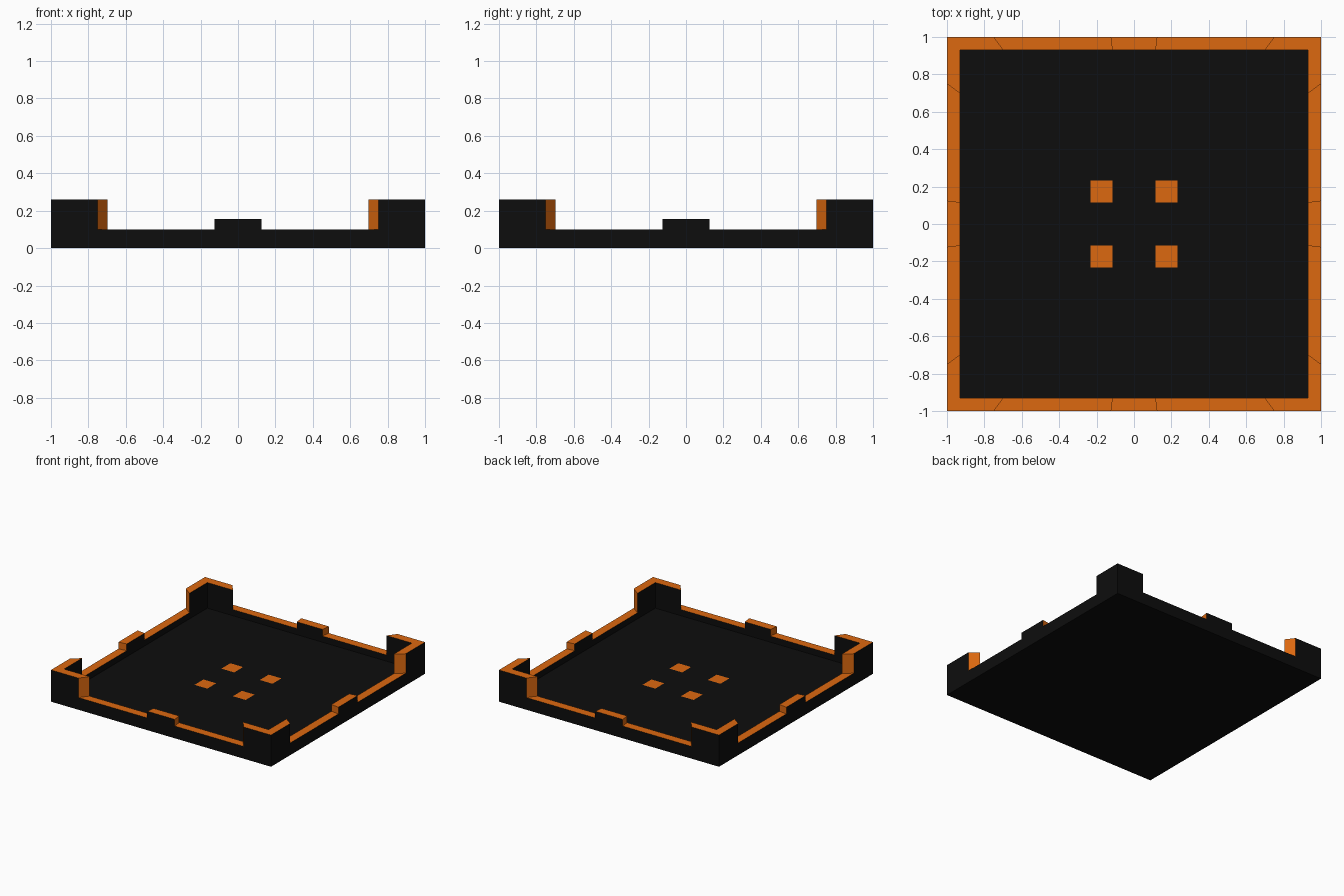
import bpy, bmesh
from mathutils import Matrix
from math import pi

if "Cube" in bpy.data.objects:
    bpy.data.objects.remove(bpy.data.objects["Cube"])

INNER = 0.93    # inner wall face is the outer outline scaled by this
FLOOR = 0.05    # height of the tray floor


def material(name, color):
    m = bpy.data.materials.new(name)
    m.diffuse_color = (*color, 1)
    m.use_nodes = True
    m.node_tree.nodes["Principled BSDF"].inputs["Base Color"].default_value = m.diffuse_color
    return m


MATS = [material("black", (0.004, 0.004, 0.004)),
        material("orange", (0.72, 0.14, 0.005))]


def finish(name, bm):
    bmesh.ops.remove_doubles(bm, verts=bm.verts, dist=1e-5)
    mesh = bpy.data.meshes.new(name)
    bm.to_mesh(mesh)
    bm.free()
    for m in MATS:
        mesh.materials.append(m)
    bpy.context.collection.objects.link(bpy.data.objects.new(name, mesh))


def face(bm, points, mat, turn=Matrix()):
    f = bm.faces.new([bm.verts.new(turn @ Matrix.Translation(p).translation) for p in points])
    f.material_index = mat


# Stepped rim outline of one side: tall corners, low wall, middle tab
half = [(-1, 0.26), (-0.75, 0.26), (-0.75, 0.1), (-0.125, 0.1), (-0.125, 0.155)]
rim = half + [(-u, z) for u, z in reversed(half)]

# Tray shell: four mitred walls and the underside
bm = bmesh.new()
for i in range(4):
    turn = Matrix.Rotation(i * pi / 2, 4, 'Z')
    outer = [(u, -1, z) for u, z in rim]
    inner = [(u * INNER, -INNER, z) for u, z in rim]
    face(bm, [(-1, -1, 0), (1, -1, 0)] + outer[::-1], 0, turn)
    face(bm, inner + [(INNER, -INNER, FLOOR), (-INNER, -INNER, FLOOR)], 0, turn)
    # orange rim tops and step ends
    for k in range(len(rim) - 1):
        face(bm, [outer[k], outer[k + 1], inner[k + 1], inner[k]], 1, turn)
face(bm, [(-1, -1, 0), (-1, 1, 0), (1, 1, 0), (1, -1, 0)], 0)
finish("tray_walls", bm)

# Tray floor with four flush orange squares
bm = bmesh.new()
a, b = 0.125 * INNER, 0.25 * INNER
cuts = [-INNER, -b, -a, a, b, INNER]
for i in range(5):
    for j in range(5):
        x0, x1, y0, y1 = cuts[i], cuts[i + 1], cuts[j], cuts[j + 1]
        face(bm, [(x0, y0, FLOOR), (x1, y0, FLOOR), (x1, y1, FLOOR), (x0, y1, FLOOR)],
             int(i in (1, 3) and j in (1, 3)))
finish("tray_floor", bm)
